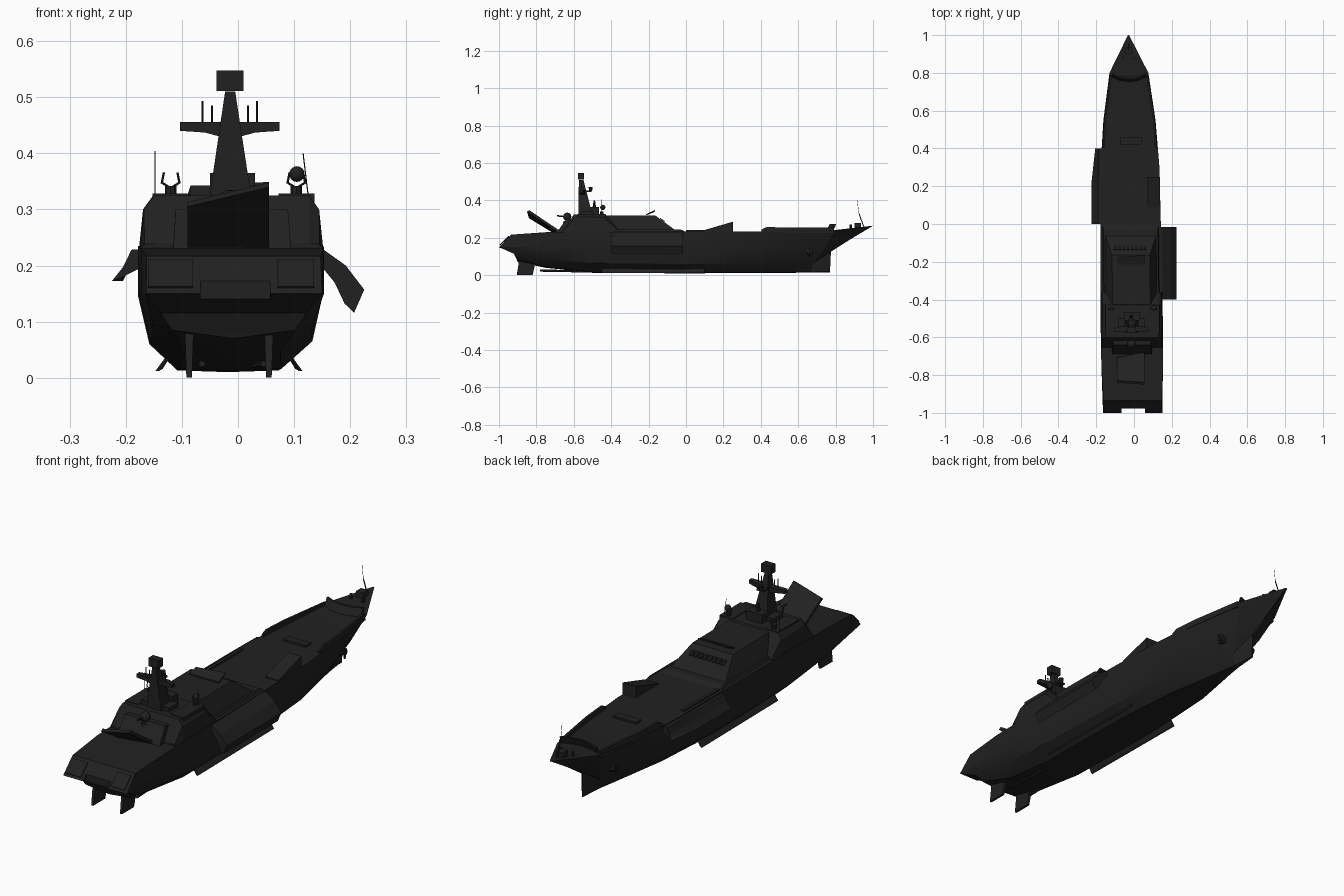
import bpy, bmesh, math
from mathutils import Vector, Matrix

if "Cube" in bpy.data.objects:
    bpy.data.objects.remove(bpy.data.objects["Cube"])


def material(name, v):
    m = bpy.data.materials.new(name)
    m.diffuse_color = (v, v, v, 1)
    m.use_nodes = True
    m.node_tree.nodes["Principled BSDF"].inputs["Base Color"].default_value = m.diffuse_color
    return m


DARK = material("dark_grey", 0.015)
BLACK = material("near_black", 0.007)


def cx(y):
    """Centre line of the slightly yawed ship."""
    return -0.018 - 0.011 * y


def finish(name, bm, mat=DARK, smooth=None):
    bmesh.ops.remove_doubles(bm, verts=bm.verts, dist=1e-5)
    bmesh.ops.recalc_face_normals(bm, faces=bm.faces)
    me = bpy.data.meshes.new(name)
    bm.to_mesh(me)
    bm.free()
    me.materials.append(mat)
    ob = bpy.data.objects.new(name, me)
    bpy.context.collection.objects.link(ob)
    if smooth:
        bpy.ops.object.select_all(action='DESELECT')
        ob.select_set(True)
        bpy.context.view_layer.objects.active = ob
        bpy.ops.object.shade_smooth_by_angle(angle=math.radians(smooth))
    return ob


def loft(name, rings, mat=DARK, ship=False, smooth=None):
    """Skin closed rings of points; caps are made of strips."""
    bm = bmesh.new()
    vs = [[bm.verts.new((p[0] + (cx(p[1]) if ship else 0), p[1], p[2])) for p in r] for r in rings]
    n = len(vs[0])
    for a, b in zip(vs, vs[1:]):
        for i in range(n):
            j = (i + 1) % n
            bm.faces.new((a[i], a[j], b[j], b[i]))
    for r in (vs[0], vs[-1]):
        for i in range((n - 1) // 2):
            f = [r[i], r[i + 1], r[n - 2 - i], r[n - 1 - i]]
            bm.faces.new(list(dict.fromkeys(f)))
    return finish(name, bm, mat, smooth)


def rect(x0, x1, y0, y1, z):
    return [(x0, y0, z), (x1, y0, z), (x1, y1, z), (x0, y1, z)]


def frustum(name, lo, hi, mat=DARK, ship=False):
    return loft(name, [rect(*lo), rect(*hi)], mat, ship)


def box(name, x0, x1, y0, y1, z0, z1, mat=DARK, ship=False):
    return frustum(name, (x0, x1, y0, y1, z0), (x0, x1, y0, y1, z1), mat, ship)


def plate(name, quad, offset, mat=DARK, ship=False):
    o = Vector(offset)
    return loft(name, [quad, [tuple(Vector(p) + o) for p in quad]], mat, ship)


def rod(name, a, b, r, r2=None, seg=6, mat=DARK):
    a, b = Vector(a), Vector(b)
    d = b - a
    bm = bmesh.new()
    bmesh.ops.create_cone(bm, cap_ends=True, segments=seg, radius1=r, radius2=r if r2 is None else r2,
                          depth=d.length,
                          matrix=Matrix.Translation((a + b) / 2) @ d.to_track_quat('Z', 'Y').to_matrix().to_4x4())
    return finish(name, bm, mat)


def ball(name, c, r):
    bm = bmesh.new()
    bmesh.ops.create_uvsphere(bm, u_segments=14, v_segments=8, radius=r, matrix=Matrix.Translation(c))
    return finish(name, bm, DARK, 40)


# hull: stations from stern to stem, levels keel, bilge, mid, knuckle, deck
stations = [
    ((-.9, -.905, -.92, -1, -.935), (0, .11, .13, .157, .155), (.07, .085, .115, .15, .217)),
    ((-.75,) * 5, (0, .085, .14, .163, .163), (.04, .045, .085, .15, .23)),
    ((-.5,) * 5, (0, .09, .145, .163, .165), (.013, .016, .065, .145, .235)),
    ((0,) * 5, (0, .09, .14, .16, .16), (.01, .013, .06, .145, .235)),
    ((.3,) * 5, (0, .07, .12, .15, .156), (.012, .015, .06, .14, .235)),
    ((.55,) * 5, (0, .03, .07, .115, .138), (.013, .016, .06, .135, .233)),
    ((.66, .67, .68, .74, .8), (0, .012, .03, .065, .103), (.014, .018, .065, .14, .242)),
    ((.77, .77, .775, .875, 1), (0, .002, .002, .002, .003), (.015, .02, .13, .19, .265)),
]
rings = []
for ys, ws, zs in stations:
    side = list(zip(ws, ys, zs))
    rings.append([(-w, y, z) for w, y, z in side[:0:-1]] + side)
hull = loft("hull", rings, ship=True, smooth=20)

# stern notch with a gate
cutter = box("notch_cutter", -.067, .057, -1.1, -.978, .1, .3)
cutter.hide_render = True
mod = hull.modifiers.new("notch", 'BOOLEAN')
mod.operation = 'DIFFERENCE'
mod.object = cutter
bpy.context.view_layer.objects.active = hull
bpy.ops.object.modifier_apply(modifier="notch")
bpy.data.objects.remove(cutter)
for x0, x1 in ((-.16, -.08), (.07, .135)):
    plate("stern_panel", [(x0, -.993, .16), (x1, -.993, .16), (x1, -.945, .208), (x0, -.945, .208)], (0, -.003, .003))

# aft superstructure with chamfered shoulders
aft = []
for y, k in ((-.655, 0), (-.6, 1), (-.43, 1), (-.36, 0)):
    half = [(.163, y, .232), (.156, y, .237 + .063 * k), (.138, y, .24 + .085 * k)]
    aft.append([(-a, b, c) for a, b, c in half] + half[::-1])
loft("aft_superstructure", aft, ship=True)
frustum("aft_step", (-.105, .105, -.69, -.6, .23), (-.1, .1, -.64, -.58, .30), ship=True)

# forward superstructure and bridge face
frustum("bridge_base", (-.15, .15, -.45, .0, .232), (-.143, .143, -.45, -.03, .245), ship=True)
frustum("bridge", (-.135, .135, -.46, -.06, .243), (-.1, .1, -.46, -.165, .32), ship=True)
for i in range(8):
    x = -.09 + .0225 * i
    plate("bridge_window", [(x, -.138, .302), (x + .016, -.138, .302), (x + .016, -.116, .286), (x, -.116, .286)],
          (0, .003, .003), BLACK, True)
plate("bridge_visor", [(-.09, -.215, .32), (.055, -.215, .32), (.055, -.165, .343), (-.085, -.175, .335)], (0, 0, .006))

# raised stern deck hatch
plate("stern_hatch", [(-.09, -.72, .232), (.055, -.69, .232), (.055, -.85, .34), (-.09, -.84, .305)], (0, .012, .008))

# mast with cross arm, aerials and radar box
mc = -.014
frustum("mast", (mc - .037, mc + .038, -.575, -.50, .32), (mc - .009, mc + .009, -.573, -.548, .51))
box("radar_box", -.038, .01, -.578, -.545, .511, .548)
for s, tip in ((-1, -.103), (1, .074)):
    loft("mast_arm", [[(mc, -.57, .425), (mc, -.54, .425), (mc, -.54, .456), (mc, -.57, .456)],
                      [(mc + s * .045, -.57, .437), (mc + s * .045, -.54, .437), (mc + s * .045, -.54, .456),
                       (mc + s * .045, -.57, .456)],
                      [(tip, -.57, .44), (tip, -.55, .44), (tip, -.55, .456), (tip, -.57, .456)]])
for x, z in ((-.063, .493), (-.046, .485), (.018, .485), (.034, .493)):
    rod("mast_aerial", (x, -.56, .45), (x, -.56, z), .002)
box("mast_shelf", -.03, .005, -.55, -.505, .445, .453)
rod("shelf_radar", (mc, -.51, .45), (mc, -.51, .472), .008, .011, 8)
box("mast_house", -.05, .03, -.51, -.465, .32, .365)
rod("mast_house_radar", (mc, -.49, .36), (mc, -.49, .4), .01, .004, 8)
box("roof_box", -.085, .055, -.565, -.5, .32, .343)

# roof mounts, dome and whip aerials
for x in (-.12, .104):
    box("mount_base", x - .032, x + .032, -.58, -.43, .31, .328)
    rod("mount_post", (x, -.45, .325), (x, -.45, .342), .01, seg=8)
    for s in (-1, 1):
        rod("mount_fork", (x, -.45, .338), (x + s * .016, -.45, .348), .002)
        rod("mount_prong", (x + s * .016, -.45, .346), (x + s * .012, -.45, .366), .002)
ball("radar_dome", (.105, -.445, .363), .014)
rod("whip_aerial", (-.148, -.45, .325), (-.148, -.45, .404), .001, seg=4)
rod("whip_aerial", (.125, -.45, .325), (.116, -.45, .40), .001, seg=4)

# aft gun
rod("gun_base", (mc, -.635, .235), (mc, -.635, .29), .03, .02, 10)
ball("gun_house", (mc, -.635, .313), .022)
rod("gun_barrel", (mc, -.64, .312), (mc, -.69, .318), .004)

# open side doors
def door(name, prof, y0, y1, shrink):
    loft(name, [[(x, y0 + (.235 - z) * shrink, z) for x, z in prof],
                [(x, y1, z) for x, z in prof]])


outer = [(.135, .235), (.15, .23), (.192, .2), (.225, .157)]
inner = [(.207, .116), (.19, .132), (.172, .17), (.135, .215)]
door("right_side_door", outer + inner, -.4, -.015, 0)
loft("left_side_door", [[(-.165, y, .23), (-.19 - k * .1, y, .228), (-.205 - k * .4, y, .197), (-.225 + .02 * (y > .3), y, .172),
                         (-.205, y, .18), (-.165, y, .2)] for y, k in ((0, 0), (.22, 0), (.4, -.03))])

# deck wedge hatch, small hatch, rails and breakwater
loft("wedge_hatch", [rect(.072, .138, .09, .25, .234),
                     [(.072, .09, .239), (.138, .09, .239), (.138, .25, .286), (.072, .25, .286)]])
box("left_deck_strip", -.165, -.15, 0, .25, .232, .242)
box("deck_hatch", -.072, .04, .42, .457, .23, .242)
for s in (-1, 1):
    loft("bulwark", [[(s * w, y, .225), (s * (w - .012), y, .225), (s * (w - .014), y, z), (s * (w - .004), y, z)]
                     for y, w, z in ((.405, .147, .245), (.43, .146, .257), (.55, .138, .256), (.79, .104, .254))], ship=True)
    loft("bilge_keel", [[(s * .105, y, .042), (s * .112, y, .034), (s * .128, y, .012), (s * .121, y, .016)]
                        for y in (-.45, .1)], ship=True)
    # anchors and rudders
    rod("anchor_pocket", (cx(.66) + s * .058, .66, .125), (cx(.66) + s * .093, .66, .13), .02, .016, 10)
    rod("anchor_shank", (cx(.66) + s * .096, .66, .145), (cx(.66) + s * .09, .66, .1), .005)
    x = -.016 + s * .071
    loft("rudder", [[(x - .005, -.905, 0), (x + .005, -.905, 0), (x + .005, -.82, 0), (x - .005, -.82, 0)],
                    [(x - .008, -.89, .09), (x + .008, -.89, .09), (x + .008, -.8, .09), (x - .008, -.8, .09)]])
    rod("propeller_shaft", (cx(-.5) + s * .04, -.5, .02), (cx(-.78) + s * .055, -.78, .025), .006)
    # bow bollards
    rod("bollard", (cx(.88) + s * .03, .88, .245), (cx(.88) + s * .03, .88, .272), .007, seg=8)
loft("breakwater", [[(x, y, .235), (x, y + .012, .235), (x, y + .028, .274), (x, y + .018, .274)]
                    for x, y in ((-.09, .775), (-.05, .757), (0, .75), (.05, .757), (.09, .775))], ship=True)
box("bow_winch", -.018, .018, .9, .935, .25, .28, ship=True)
rod("bow_staff", (-.028, .95, .26), (-.028, .925, .33), .0025)
rod("bow_whip", (-.028, .925, .33), (-.028, .915, .4), .001, seg=4)
